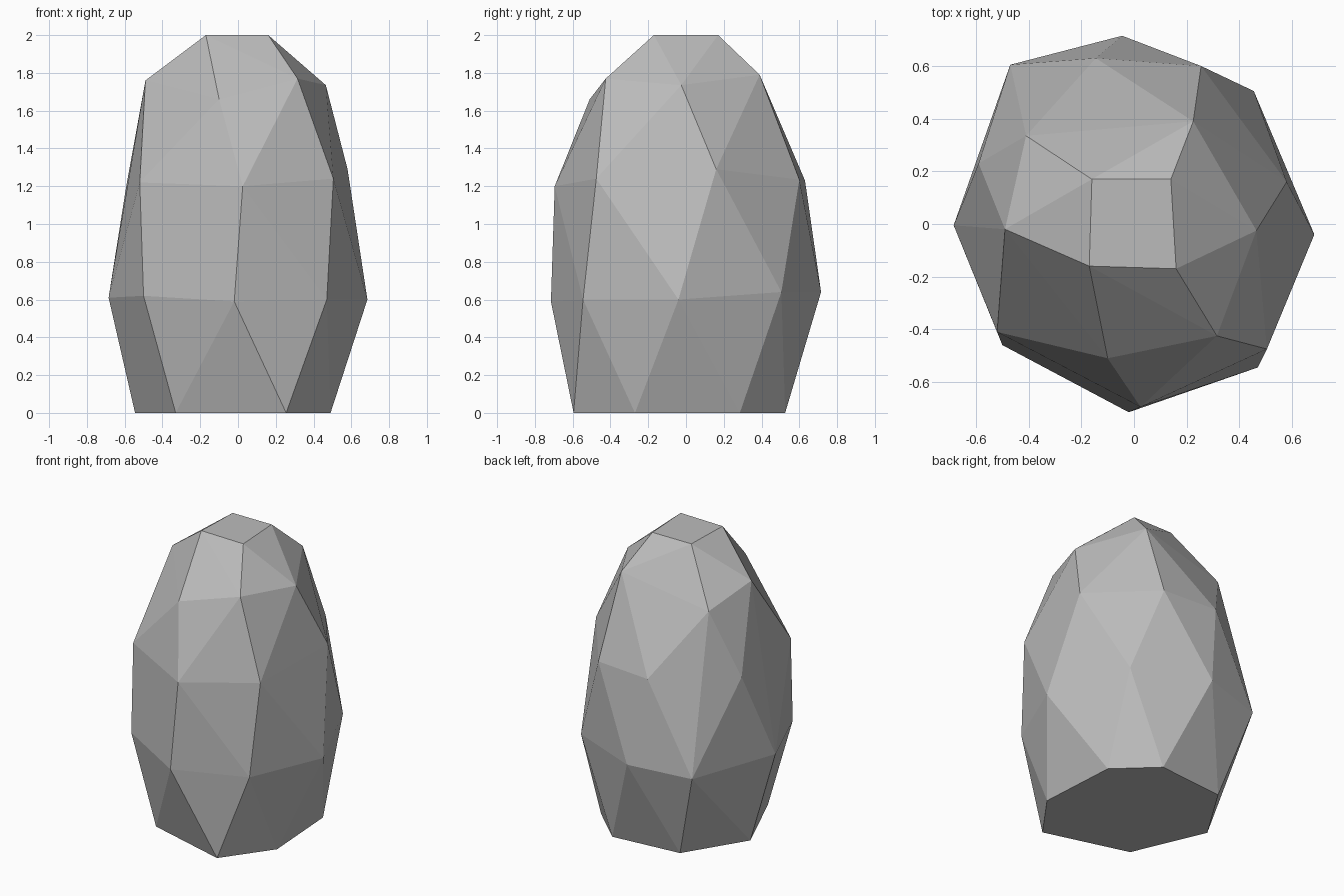
import bpy
import bmesh

default_cube = bpy.data.objects.get("Cube")
if default_cube:
    bpy.data.objects.remove(default_cube, do_unlink=True)


def make_material(name, colour):
    material = bpy.data.materials.new(name)
    material.use_nodes = True
    material.diffuse_color = colour
    shader = material.node_tree.nodes["Principled BSDF"]
    shader.inputs["Base Color"].default_value = colour
    shader.inputs["Roughness"].default_value = 0.9
    return material


def add_ring(mesh, height, corners):
    """Add one irregular ring; a third value lifts or lowers that corner."""
    for x, y, *lift in corners:
        mesh.verts.new((x, y, height + sum(lift)))


# Irregular horizontal rings of the boulder, each running counter-clockwise
base_ring = [(.255, -.595), (.49, -.27), (.455, .285), (.2, .525),
             (-.29, .48), (-.545, .07), (-.33, -.43)]
belly_ring = [(-.02, -.715, -.01), (.47, -.545), (.685, -.04), (.455, .505, .04),
              (-.045, .715, .04), (-.47, .605, .01), (-.685, -.005, .01),
              (-.5, -.46, .02)]
chest_ring = [(.025, -.695), (.505, -.475, .04), (.58, .16, .09),
              (.255, .6, .035), (-.145, .63, .03), (-.59, .23, .01),
              (-.52, -.41, .02)]
shoulder_ring = [(.315, -.425, .02), (.465, -.025, -.015), (.225, .39, .04),
                 (-.41, .335, -.09), (-.49, -.02, .01), (-.1, -.51, -.09)]
crown_ring = [(.16, -.17), (.14, .17), (-.16, .17), (-.17, -.16)]

mesh = bmesh.new()
add_ring(mesh, 0, base_ring)
add_ring(mesh, .6, belly_ring)
add_ring(mesh, 1.2, chest_ring)
add_ring(mesh, 1.75, shoulder_ring)
add_ring(mesh, 2, crown_ring)

# Wrap the rings in a faceted skin and merge the flat top and bottom
bmesh.ops.convex_hull(mesh, input=mesh.verts[:])
loose = [vert for vert in mesh.verts if not vert.link_faces]
bmesh.ops.delete(mesh, geom=loose, context="VERTS")
bmesh.ops.dissolve_limit(mesh, angle_limit=.01, verts=mesh.verts[:], edges=mesh.edges[:])
bmesh.ops.recalc_face_normals(mesh, faces=mesh.faces[:])
for face in mesh.faces:
    face.smooth = False

# Boulder object in a single plain stone colour
data = bpy.data.meshes.new("boulder")
mesh.to_mesh(data)
mesh.free()
data.materials.append(make_material("stone grey", (.5, .5, .5, 1)))
boulder = bpy.data.objects.new("boulder", data)
bpy.context.collection.objects.link(boulder)
